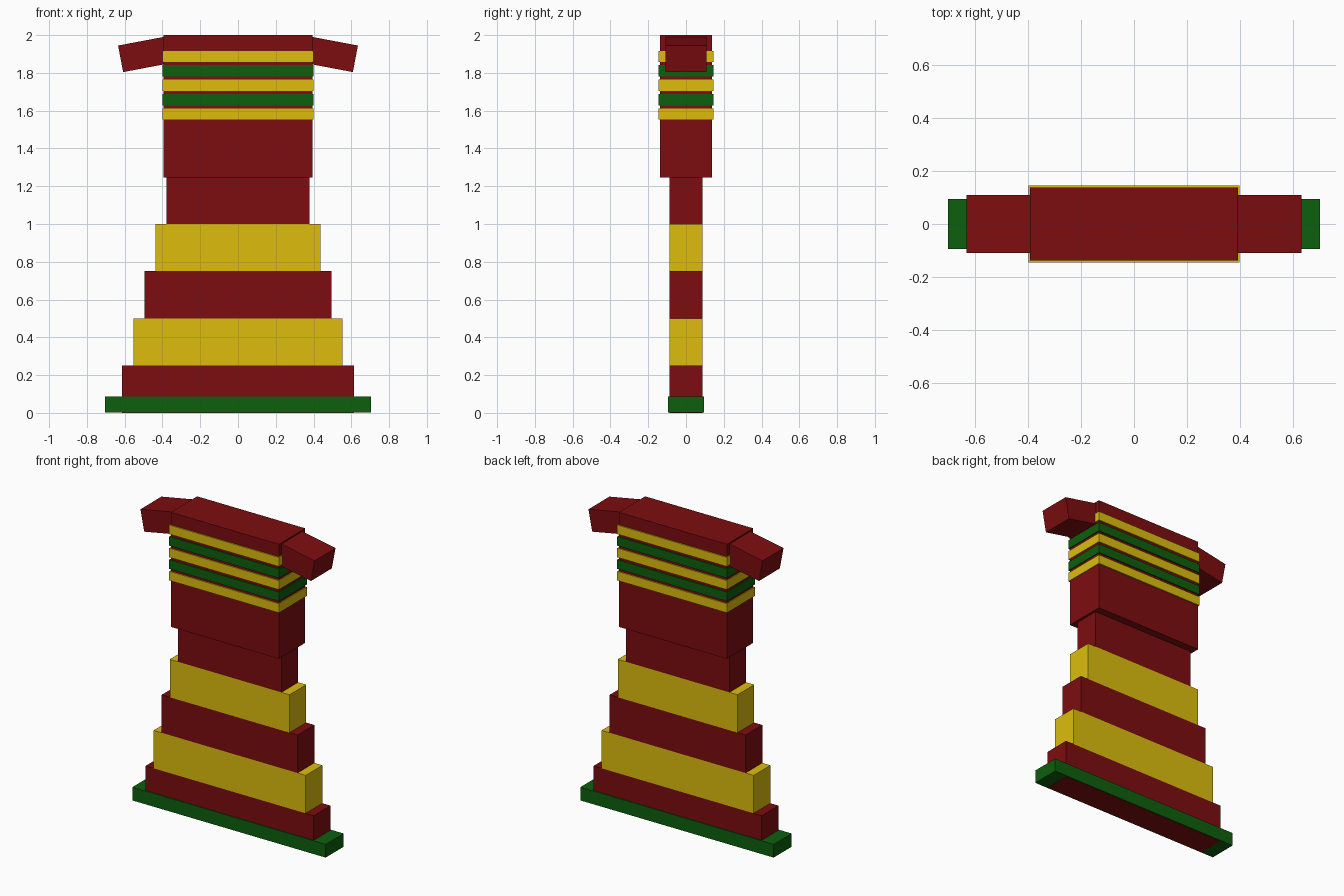
import bpy
import math

if "Cube" in bpy.data.objects:
    bpy.data.objects.remove(bpy.data.objects["Cube"])


def material(name, rgb):
    m = bpy.data.materials.new(name)
    m.diffuse_color = (*rgb, 1)
    m.use_nodes = True
    m.node_tree.nodes["Principled BSDF"].inputs["Base Color"].default_value = m.diffuse_color
    return m


RED = material("dark_red", (0.205, 0.004, 0.005))
YELLOW = material("yellow", (0.723, 0.509, 0.004))
GREEN = material("green", (0.004, 0.114, 0.004))


def box(name, size, centre, mat, tilt=0.0):
    bpy.ops.mesh.primitive_cube_add(size=1, location=centre, rotation=(0, tilt, 0))
    ob = bpy.context.object
    ob.name = name
    ob.scale = size
    ob.data.materials.append(mat)
    return ob


def slab(name, half_x, half_y, z0, z1, mat):
    return box(name, (2 * half_x, 2 * half_y, z1 - z0), (0, 0, (z0 + z1) / 2), mat)


# Base hem, wrapped round the lowest tier
slab("base_hem", 0.705, 0.094, 0.001, 0.088, GREEN)

# Tapering stack of five alternating tiers
for i in range(5):
    top = 0.25 * (i + 1)
    slab(f"skirt_tier_{i + 1}", 0.613 - 0.0588 * i, 0.087, top - 0.25, top,
         YELLOW if i % 2 else RED)

# Upper body block
slab("torso", 0.394, 0.1375, 1.245, 2.0, RED)

# Raised chest bands
for i in range(5):
    z = 1.582 + 0.0763 * i
    slab(f"chest_band_{i + 1}", 0.40, 0.145, z - 0.03, z + 0.03,
         GREEN if i % 2 else YELLOW)

# Drooping short sleeves
tilt = math.radians(10.7)
length = 0.26
for side, label in ((-1, "left"), (1, "right")):
    x = 0.6215 - math.cos(tilt) * length / 2
    z = 1.8745 + math.sin(tilt) * length / 2
    box(f"sleeve_{label}", (length, 0.218, 0.143), (side * x, 0, z), RED, side * tilt)
